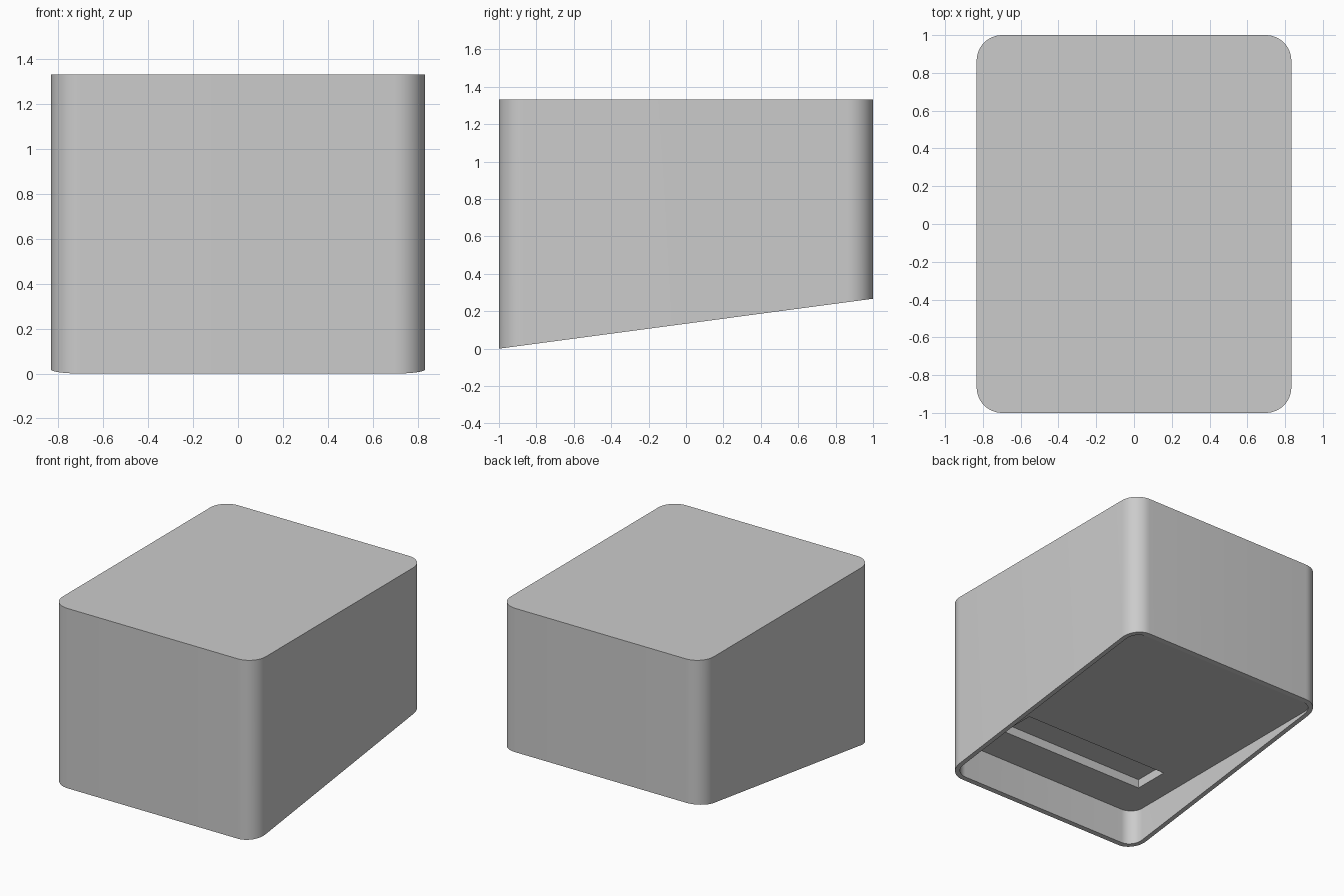
import bpy, bmesh
from math import cos, sin, pi

if "Cube" in bpy.data.objects:
    bpy.data.objects.remove(bpy.data.objects["Cube"])

HALF_X, HALF_Y, TOP = 0.833, 1.0, 1.333
RADIUS, WALL = 0.135, 0.034
CEILING, SLOT_TOP = 0.267, 0.332
SEG = 12

bm = bmesh.new()


def outline(inset):
    """Rounded rectangle in plan, inset from the outer wall."""
    r = RADIUS - inset
    pts = []
    for k, (sx, sy) in enumerate([(1, 1), (-1, 1), (-1, -1), (1, -1)]):
        for i in range(SEG + 1):
            a = (k + i / SEG) * pi / 2
            pts.append((sx * (HALF_X - RADIUS) + r * cos(a),
                        sy * (HALF_Y - RADIUS) + r * sin(a)))
    return pts


def ring(pts, height):
    return [bm.verts.new((x, y, height(y))) for x, y in pts]


def bridge(a, b):
    n = len(a)
    for i in range(n):
        j = (i + 1) % n
        bm.faces.new((a[i], a[j], b[j], b[i]))


def loop_edges(loop):
    return [bm.edges.get((loop[i - 1], loop[i])) for i in range(len(loop))]


def slope(y):
    return CEILING * (y + 1) / 2


# Outer shell, sloping rim and underside recess
outer, inner = outline(0), outline(WALL)
top = ring(outer, lambda y: TOP)
rim_out = ring(outer, slope)
rim_in = ring(inner, slope)
ceiling = ring(inner, lambda y: CEILING)
bm.faces.new(top)
bridge(top, rim_out)
bridge(rim_out, rim_in)
bridge(rim_in, ceiling)

# Slot sunk into the recess ceiling
slot = [(-0.6, -0.667), (0.6, -0.667), (0.6, -0.4), (-0.6, -0.4)]
slot_low = ring(slot, lambda y: CEILING)
slot_high = ring(slot, lambda y: SLOT_TOP)
bridge(slot_low, slot_high)
bm.faces.new(slot_high)

# Ceiling face around the slot
bmesh.ops.triangle_fill(bm, use_beauty=True,
                        edges=loop_edges(ceiling) + loop_edges(slot_low))
bmesh.ops.recalc_face_normals(bm, faces=bm.faces[:])

mesh = bpy.data.meshes.new("sloped_block")
bm.to_mesh(mesh)
bm.free()
obj = bpy.data.objects.new("sloped_block", mesh)
bpy.context.collection.objects.link(obj)
bpy.context.view_layer.objects.active = obj
obj.select_set(True)
bpy.ops.object.shade_smooth_by_angle(angle=pi / 6)
